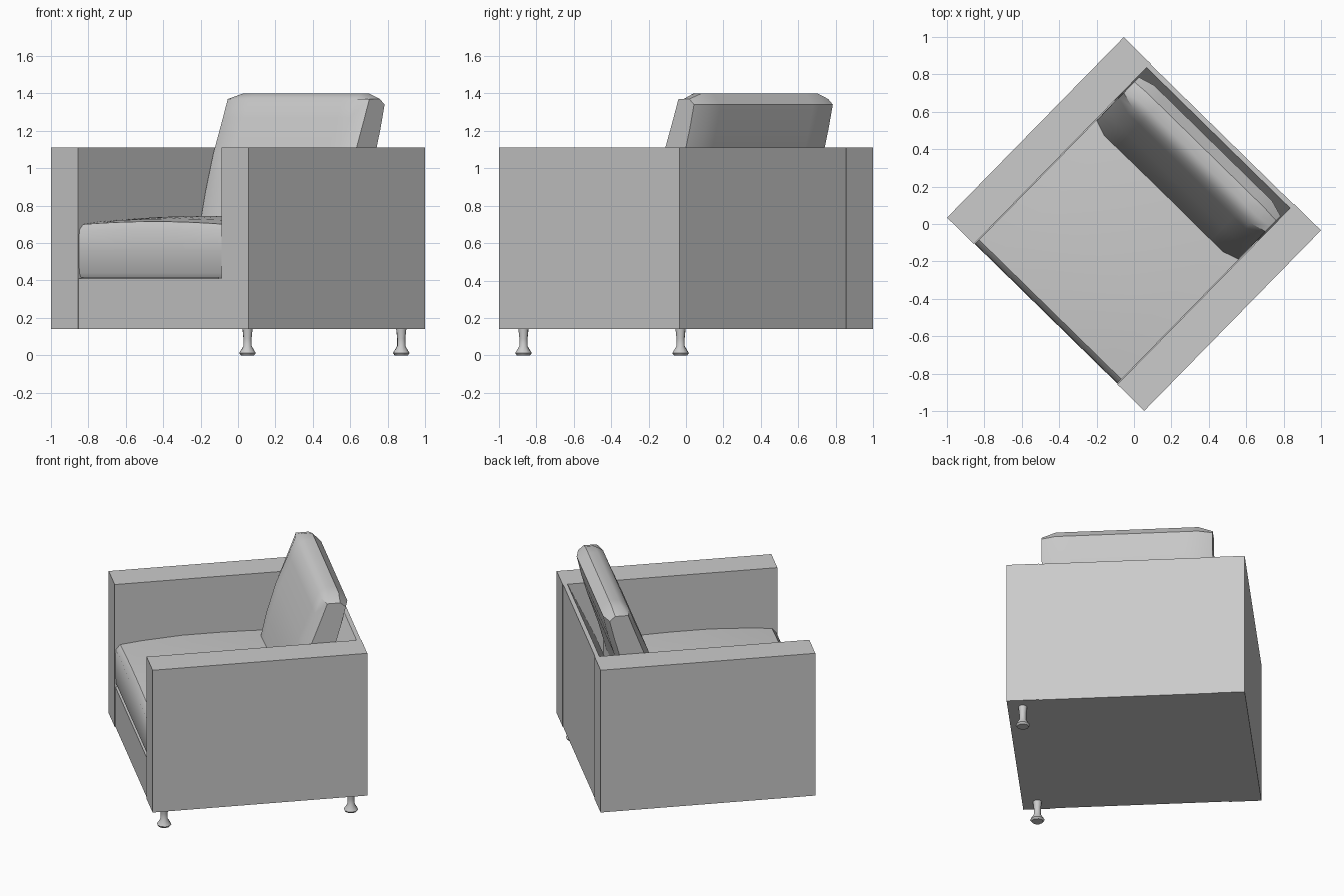
import bpy, bmesh, math
from mathutils import Matrix

if "Cube" in bpy.data.objects:
    bpy.data.objects.remove(bpy.data.objects["Cube"])

# The chair is modelled square (x = width, y = front to back), then turned
TURN = Matrix.Rotation(math.radians(-44.4), 4, 'Z')


def finish(name, bm, smooth=False):
    bmesh.ops.recalc_face_normals(bm, faces=bm.faces[:])
    bm.transform(TURN)
    me = bpy.data.meshes.new(name)
    bm.to_mesh(me)
    bm.free()
    ob = bpy.data.objects.new(name, me)
    bpy.context.collection.objects.link(ob)
    if smooth:
        bpy.ops.object.select_all(action='DESELECT')
        ob.select_set(True)
        bpy.context.view_layer.objects.active = ob
        bpy.ops.object.shade_smooth_by_angle(angle=math.radians(40))
    return ob


def extrude_profile(profile, x0, x1, steps=1):
    """Side profile of (y, z) points swept along x."""
    bm = bmesh.new()
    rings = []
    for i in range(steps + 1):
        x = x0 + (x1 - x0) * i / steps
        rings.append([bm.verts.new((x, y, z)) for y, z in profile])
    n = len(profile)
    for a, b in zip(rings, rings[1:]):
        for j in range(n):
            bm.faces.new((a[j], a[(j + 1) % n], b[(j + 1) % n], b[j]))
    bm.faces.new(rings[0])
    bm.faces.new(rings[-1])
    return bm


def box_profile(y0, y1, z0, z1):
    return [(y0, z0), (y1, z0), (y1, z1), (y0, z1)]


# Arms
for side, name in ((-1, "left_arm"), (1, "right_arm")):
    finish(name, extrude_profile(box_profile(-0.675, 0.675, 0.14, 1.11),
                                 side * 0.537, side * 0.738))

# Base under the seat
finish("seat_base", extrude_profile(box_profile(-0.67, 0.6, 0.14, 0.41), -0.537, 0.537))

# Back panel with a sloping inner face
finish("back_panel", extrude_profile(
    [(0.672, 0.14), (0.672, 1.11), (0.645, 1.11), (0.46, 0.72), (0.40, 0.41), (0.40, 0.14)],
    -0.537, 0.537))

# Seat cushion: soft-edged slab with a crowned top
seat = [(-0.655, 0.415), (0.42, 0.415), (0.42, 0.71), (0.2, 0.725), (0.0, 0.73),
        (-0.25, 0.73), (-0.5, 0.715), (-0.64, 0.70), (-0.668, 0.67), (-0.672, 0.56), (-0.668, 0.44)]
bm = extrude_profile(seat, -0.533, 0.533, 8)
for v in bm.verts:
    if v.co.z > 0.69:
        v.co.z += 0.015 * (1 - (v.co.x / 0.533) ** 2)
finish("seat_cushion", bm, True)

# Back cushion: leaning pillow, slimmer at its two ends
pillow = [(0.22, 0.70), (0.26, 0.88), (0.32, 1.08), (0.40, 1.27), (0.44, 1.37), (0.49, 1.40),
          (0.55, 1.40), (0.605, 1.34), (0.575, 1.21), (0.54, 1.09), (0.47, 0.88), (0.42, 0.70)]
bm = extrude_profile(pillow, -0.53, 0.53, 12)
for v in bm.verts:
    t = abs(v.co.x) / 0.53
    if t > 0.95:
        mid = 0.33 + (v.co.z - 0.70) * 0.285
        v.co.y = mid + (v.co.y - mid) * 0.72
        v.co.z = min(v.co.z, 1.37)
finish("back_cushion", bm, True)

# Two turned feet under the right arm
foot = [(0.036, 0.0), (0.045, 0.012), (0.022, 0.05), (0.022, 0.09), (0.028, 0.145)]
SIDES = 10
for name, y in (("front_leg", -0.585), ("back_leg", 0.59)):
    bm = bmesh.new()
    rings = [[bm.verts.new((0.644 + r * math.cos(math.tau * k / SIDES),
                            y + r * math.sin(math.tau * k / SIDES), z))
              for k in range(SIDES)] for r, z in foot]
    for a, b in zip(rings, rings[1:]):
        for k in range(SIDES):
            m = (k + 1) % SIDES
            bm.faces.new((a[k], a[m], b[m], b[k]))
    bm.faces.new(rings[0])
    bm.faces.new(rings[-1])
    finish(name, bm, True)
